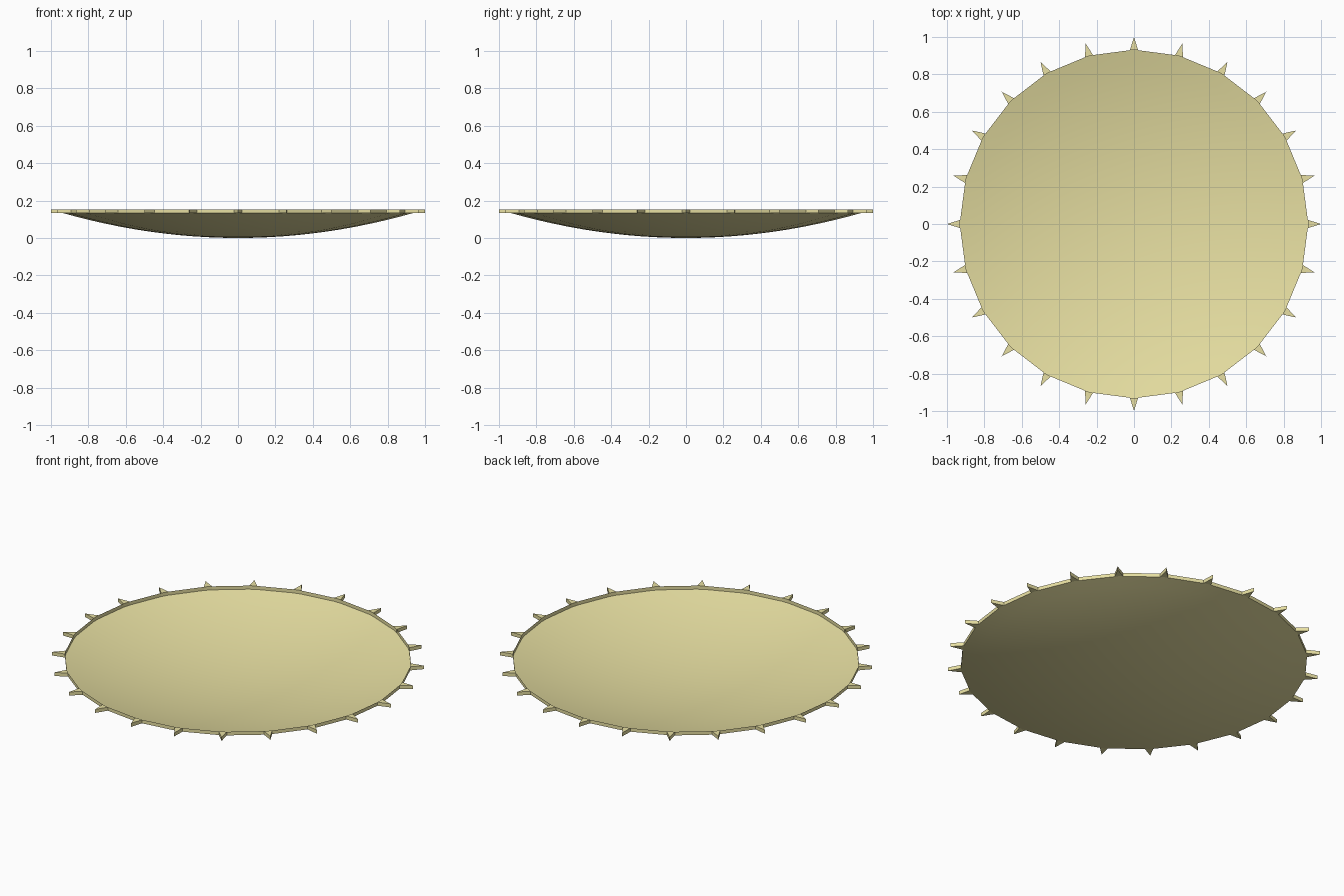
import bpy, bmesh
from math import sin, cos, pi

if "Cube" in bpy.data.objects:
    bpy.data.objects.remove(bpy.data.objects["Cube"])

N = 24              # sides of the dish, one tooth per corner
R = 0.932           # rim radius
Z0, Z1 = 0.132, 0.153   # bottom and top of the rim band

mat = bpy.data.materials.new("pale_yellow")
mat.diffuse_color = (0.80, 0.74, 0.36, 1)
mat.use_nodes = True
mat.node_tree.nodes["Principled BSDF"].inputs["Base Color"].default_value = mat.diffuse_color


def finish(bm, name):
    me = bpy.data.meshes.new(name)
    bm.to_mesh(me)
    bm.free()
    me.materials.append(mat)
    ob = bpy.data.objects.new(name, me)
    bpy.context.collection.objects.link(ob)
    return ob


def ring(bm, r, z):
    return [bm.verts.new((r * cos(2 * pi * i / N), r * sin(2 * pi * i / N), z)) for i in range(N)]


def bridge(bm, a, b):
    for i in range(N):
        j = (i + 1) % N
        bm.faces.new((a[i], a[j], b[j], b[i]))


# shallow curved bowl, smooth shaded
bm = bmesh.new()
STEPS = 12
rings = [ring(bm, R * k / STEPS, Z0 * (k / STEPS) ** 2) for k in range(1, STEPS + 1)]
centre = bm.verts.new((0, 0, 0))
for i in range(N):
    bm.faces.new((centre, rings[0][i], rings[0][(i + 1) % N]))
for a, b in zip(rings, rings[1:]):
    bridge(bm, a, b)
bmesh.ops.recalc_face_normals(bm, faces=bm.faces)
for f in bm.faces:
    f.smooth = True
    if f.normal.z < 0:
        f.normal_flip()
finish(bm, "dish_bowl")

# thin upright band around the rim
bm = bmesh.new()
bridge(bm, ring(bm, R, Z0), ring(bm, R, Z1))
finish(bm, "rim_band")

# pointed teeth, triangular prisms at each corner
bm = bmesh.new()
for i in range(N):
    c, s = cos(2 * pi * i / N), sin(2 * pi * i / N)
    outline = [(R - 0.003, -0.022), (1.0, 0), (R - 0.003, 0.022)]
    low, high = ([bm.verts.new((r * c - t * s, r * s + t * c, z)) for r, t in outline] for z in (Z0, Z1))
    bm.faces.new(low[::-1])
    bm.faces.new(high)
    for k in range(3):
        m = (k + 1) % 3
        bm.faces.new((low[k], low[m], high[m], high[k]))
finish(bm, "rim_teeth")
